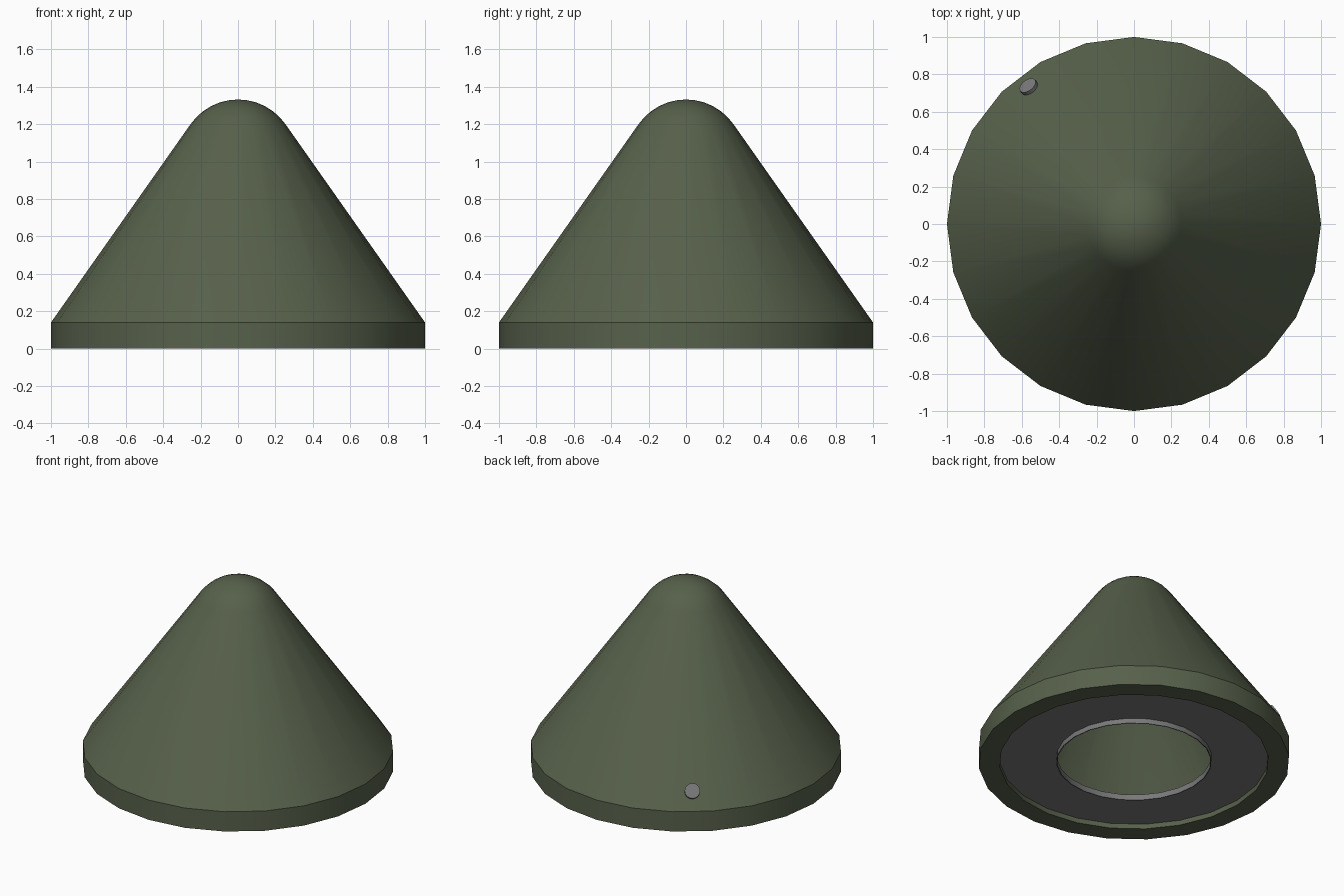
import bpy, bmesh, math
from mathutils import Vector

if "Cube" in bpy.data.objects:
    bpy.data.objects.remove(bpy.data.objects["Cube"])

SIDES = 24


def material(name, rgb):
    m = bpy.data.materials.new(name)
    m.diffuse_color = (*rgb, 1)
    m.use_nodes = True
    m.node_tree.nodes["Principled BSDF"].inputs["Base Color"].default_value = m.diffuse_color
    return m


green = material("olive green", (0.095, 0.118, 0.070))
grey = material("grey metal", (0.19, 0.19, 0.195))


def finish(name, bm, mat):
    bmesh.ops.recalc_face_normals(bm, faces=bm.faces)
    me = bpy.data.meshes.new(name)
    bm.to_mesh(me)
    bm.free()
    me.materials.append(mat)
    ob = bpy.data.objects.new(name, me)
    bpy.context.collection.objects.link(ob)
    bpy.ops.object.select_all(action='DESELECT')
    bpy.context.view_layer.objects.active = ob
    ob.select_set(True)
    bpy.ops.object.shade_smooth_by_angle(angle=math.radians(30))
    return ob


def lathe(name, profile, mat, closed=False):
    """Turn an (r, z) profile around the z axis."""
    bm = bmesh.new()
    vs = [bm.verts.new((r, 0, z)) for r, z in profile]
    es = [bm.edges.new(p) for p in zip(vs, vs[1:])]
    if closed:
        es.append(bm.edges.new((vs[-1], vs[0])))
    bmesh.ops.spin(bm, geom=vs + es, cent=(0, 0, 0), axis=(0, 0, 1),
                   angle=2 * math.pi, steps=SIDES, use_merge=True)
    bmesh.ops.remove_doubles(bm, verts=bm.verts, dist=1e-4)
    return finish(name, bm, mat)


def dome(radius, centre, slope, steps):
    """Rounded tip points from the cone tangent up to the axis."""
    angles = [slope + (math.pi / 2 - slope) * i / steps for i in range(steps + 1)]
    return [(radius * math.cos(a), centre + radius * math.sin(a)) for a in angles]


# Hollow cone shell with straight rim and rounded tip
slope = math.atan2(0.747, 1.06)
outer = [(1, 0), (1, 0.14)] + dome(0.31, 1.022, slope, 6)
inner = [(0.865, 0), (0.865, 0.14)] + dome(0.2, 1.022, slope, 4)
lathe("cone_shell", inner[::-1] + outer, green)

# Recessed base ring with a short collar around its hole
lathe("base_ring", [(0.865, 0.035), (0.5, 0.035), (0.5, 0),
                    (0.494, 0), (0.494, 0.04), (0.865, 0.04)], grey, closed=True)

# Small round stud on the back left of the cone
bm = bmesh.new()
bmesh.ops.create_cone(bm, cap_ends=True, segments=16, radius1=0.05, radius2=0.05, depth=0.05)
stud = finish("side_stud", bm, grey)
az = math.radians(127.5)
normal = Vector((math.cos(slope) * math.cos(az), math.cos(slope) * math.sin(az), math.sin(slope)))
surface = Vector((0.914 * math.cos(az), 0.914 * math.sin(az), 0.245))
stud.location = surface
stud.rotation_euler = normal.to_track_quat('Z', 'Y').to_euler()
